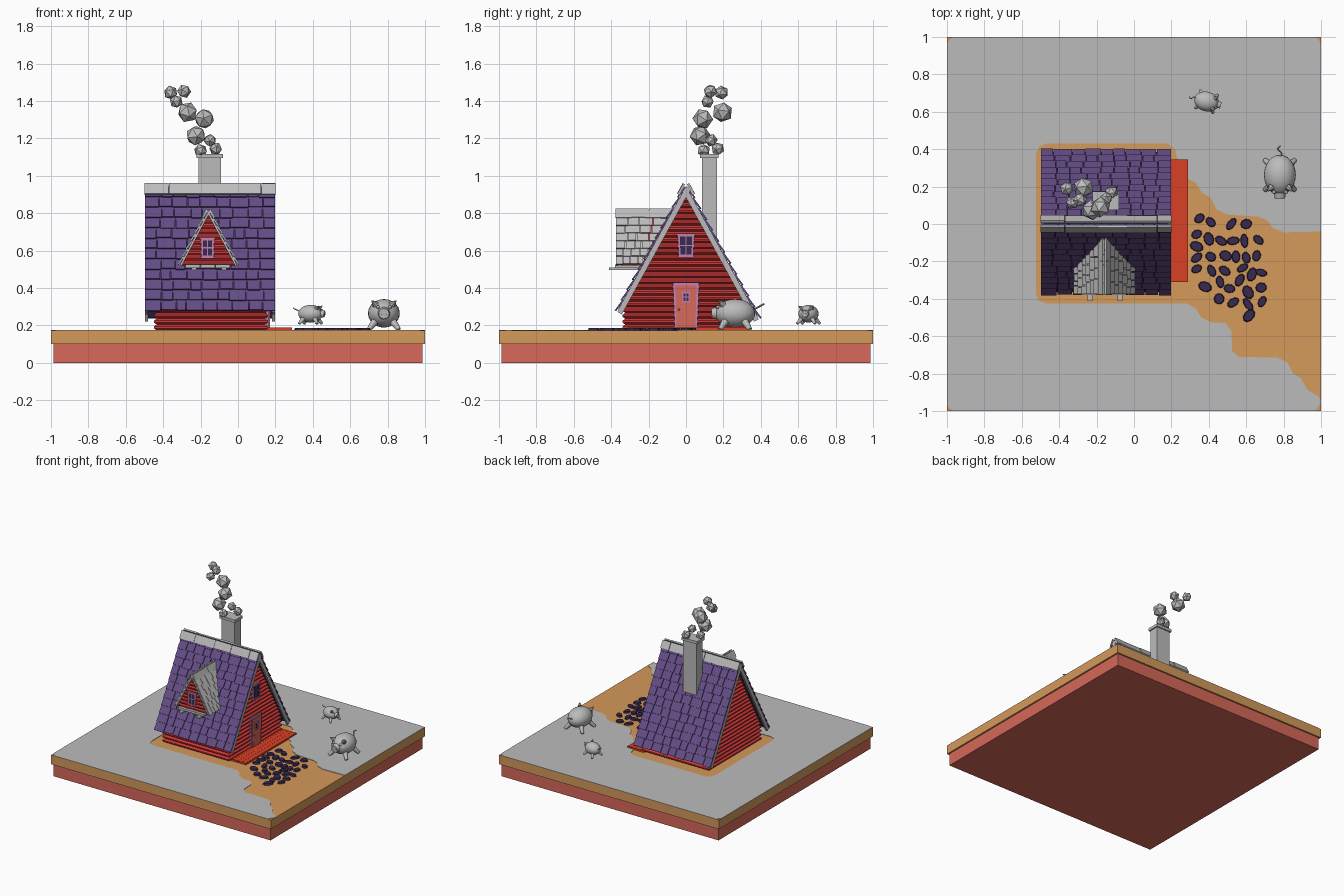
import bpy, bmesh, math, random
from mathutils import Vector, Matrix

if "Cube" in bpy.data.objects:
    bpy.data.objects.remove(bpy.data.objects["Cube"])

random.seed(4)


def mat(name, rgb):
    m = bpy.data.materials.new(name)
    m.diffuse_color = (*rgb, 1)
    m.use_nodes = True
    m.node_tree.nodes["Principled BSDF"].inputs["Base Color"].default_value = m.diffuse_color
    return m


GREY = mat("pale_grey", (.50, .50, .50))
TAN = mat("tan_earth", (.66, .32, .105))
SALMON = mat("salmon", (.68, .14, .10))
RED = mat("wall_red", (.64, .04, .04))
ORANGE = mat("deck_orange_red", (.70, .05, .018))
PURPLE = mat("roof_purple", (.125, .072, .235))
DARK = mat("dark_violet", (.04, .023, .08))
PINK = mat("frame_pink", (.56, .22, .45))


# ---- helpers ----
def finish(bm, name, material, smooth=False):
    bmesh.ops.recalc_face_normals(bm, faces=bm.faces)
    me = bpy.data.meshes.new(name)
    bm.to_mesh(me)
    bm.free()
    me.materials.append(material)
    ob = bpy.data.objects.new(name, me)
    bpy.context.collection.objects.link(ob)
    if smooth:
        bpy.ops.object.select_all(action='DESELECT')
        ob.select_set(True)
        bpy.context.view_layer.objects.active = ob
        bpy.ops.object.shade_smooth_by_angle(angle=math.radians(40))
    return ob


def box(bm, lo, hi, m=Matrix()):
    lo, hi = Vector(lo), Vector(hi)
    bmesh.ops.create_cube(bm, size=1, matrix=m @ Matrix.Translation((lo + hi) / 2)
                          @ Matrix.Diagonal((*(hi - lo), 1)))


def box_obj(name, material, *pairs):
    bm = bmesh.new()
    for lo, hi in pairs:
        box(bm, lo, hi)
    return finish(bm, name, material)


def prism(bm, pts, push):
    f = bm.faces.new([bm.verts.new(p) for p in pts])
    r = bmesh.ops.extrude_face_region(bm, geom=[f])
    bmesh.ops.translate(bm, vec=push, verts=[v for v in r["geom"] if isinstance(v, bmesh.types.BMVert)])


def rod(bm, a, b, r1, r2, n=10):
    a, b = Vector(a), Vector(b)
    q = (b - a).to_track_quat('Z', 'Y').to_matrix().to_4x4()
    bmesh.ops.create_cone(bm, cap_ends=True, segments=n, radius1=r1, radius2=r2, depth=(b - a).length,
                          matrix=Matrix.Translation((a + b) / 2) @ q)


def ball(bm, c, r, n=16):
    bmesh.ops.create_uvsphere(bm, u_segments=n, v_segments=n // 2 + 2, radius=1,
                              matrix=Matrix.Translation(c) @ Matrix.Diagonal((*r, 1)))


def frame(o, u, v, n):
    m = Matrix((u, v, n)).transposed().to_4x4()
    m.translation = o
    return m


def boarded_wall(name, cx, cy, rows, z0, z1, size):
    """Stacked boards: size(z, bulge) gives the half extents of each ring."""
    bm, rings, p = bmesh.new(), [], (z1 - z0) / rows
    for i in range(rows):
        for t, bulge in ((0, 0), (.35, 1), (.65, 1)):
            rings.append((z0 + (i + t) * p, bulge))
    rings.append((z1, 0))
    prev = None
    for z, bulge in rings:
        hx, hy = size(z, bulge)
        ring = [bm.verts.new((cx + a * hx, cy + b * hy, z)) for a, b in ((-1, -1), (1, -1), (1, 1), (-1, 1))]
        if prev:
            for k in range(4):
                bm.faces.new((prev[k], prev[(k + 1) % 4], ring[(k + 1) % 4], ring[k]))
        else:
            bm.faces.new(ring[::-1])
        prev = ring
    bm.faces.new(prev)
    return finish(bm, name, RED)


def shingles(name, material, m, length, rows, cols, span, thick):
    """Overlapping tiles on the slope frame m; span(row) gives the sideways range."""
    bm, p = bmesh.new(), length / rows
    for r in range(rows):
        a, b = span(r)
        cuts = [a] + [a + (b - a) * (k + random.uniform(-.22, .22)) / cols for k in range(1, cols)] + [b]
        for u0, u1 in zip(cuts, cuts[1:]):
            t = m @ Matrix.Translation((0, r * p, 0)) @ Matrix.Rotation(.13, 4, 'X')
            box(bm, (u0 + .002, 0, 0), (u1 - .002, p * random.uniform(.99, 1.1), thick), t)
    return finish(bm, name, material)


def window(name, place, push, w0, w1, z0, z1, cols=2, rim=.010):
    """Flared frame with dark panes; place(u, z) maps to the wall."""
    push = Vector(push)
    def quad(bm, s0, s1, t0, t1, d):
        pts = []
        for s, t in ((s0, t0), (s1, t0), (s1, t1), (s0, t1)):
            pts.append(Vector(place(s * (w0 + (w1 - w0) * t) / 2, z0 + (z1 - z0) * t)))
        prism(bm, pts, push * d)
    bm = bmesh.new()
    quad(bm, -1, 1, 0, 1, 1)
    quad(bm, -1.15, 1.15, .97, 1.06, 1.3)
    quad(bm, -1.12, 1.12, -.06, .03, 1.3)
    finish(bm, name + "_frame", PINK)
    bm = bmesh.new()
    ru, rt = 2 * rim / w0, rim / (z1 - z0)
    for s in ((-1 + ru, -ru * .35), (ru * .35, 1 - ru)):
        for t in ((rt, .5 - rt * .35), (.5 + rt * .35, 1 - rt)):
            quad(bm, *s, *t, 1.15)
    finish(bm, name + "_panes", DARK)


# ---- base slabs and ground cover with a path opening ----
box_obj("lower_slab", SALMON, ((-.987, -.987, 0), (.987, .987, .1)))
box_obj("earth_slab", TAN, ((-1, -1, .1), (1, 1, .174)))
outline = [(1, -.04), (.8, -.045), (.74, -.02), (.71, .02), (.66, .04), (.5, .05), (.44, .08), (.41, .14),
           (.36, .17), (.33, .22), (.29, .24), (.28, .33), (.23, .35), (.22, .40), (.18, .43), (-.47, .43),
           (-.51, .41), (-.525, .37), (-.525, -.37), (-.51, -.41), (-.47, -.425), (.28, -.425), (.33, -.45),
           (.36, -.50), (.41, -.525), (.49, -.53), (.52, -.57), (.525, -.68), (.56, -.71), (.77, -.715),
           (.82, -.74), (.85, -.80), (.89, -.82), (.93, -.89), (.985, -.92), (1, -.95), (.97, -1), (-.97, -1),
           (-1, -.97), (-1, .97), (-.97, 1), (.97, 1), (1, .97)]
bm = bmesh.new()
prism(bm, [(x, y, .173) for x, y in outline], (0, 0, .004))
bmesh.ops.triangulate(bm, faces=[f for f in bm.faces if len(f.verts) > 4])
finish(bm, "ground_cover", GREY)

# ---- stepping stones ----
stones = [(.35, .03), (.335, -.055), (.335, -.12), (.335, -.18), (.335, -.24), (.38, -.335), (.41, .01),
          (.40, -.08), (.41, -.175), (.415, -.25), (.455, -.40), (.465, -.09), (.49, -.17), (.485, -.25),
          (.46, -.31), (.52, 0), (.53, -.09), (.545, -.175), (.51, -.345), (.53, -.42), (.565, -.30),
          (.59, -.09), (.60, 0), (.60, -.18), (.58, -.235), (.61, -.365), (.61, -.43), (.615, -.49),
          (.63, -.27), (.665, -.085), (.655, -.17), (.68, -.26), (.68, -.34), (.685, -.415)]
bm = bmesh.new()
for x, y in stones:
    bmesh.ops.create_cone(bm, cap_ends=True, segments=9, radius1=.031, radius2=.026, depth=.014,
                          matrix=Matrix.Translation((x, y, .180)) @ Matrix.Rotation(random.uniform(0, 3), 4, 'Z')
                          @ Matrix.Diagonal((random.uniform(.95, 1.3), random.uniform(.65, .95), 1, 1)))
finish(bm, "path_stones", DARK)

# ---- house walls, deck ----
boarded_wall("house_walls", -.145, 0, 24, .174, .92,
             lambda z, b: (.29 + .015 * b, max(.002, min(.325 + .015 * b, (.921 - z) / 1.84))))
box_obj("front_deck", ORANGE, *[((.14 + .0375 * i, -.31, .172), (.1765 + .0375 * i, .345, .188)) for i in range(4)])

# ---- main roof ----
C, S = math.cos(math.atan(1.82)), math.sin(math.atan(1.82))
for s, label, length in ((-1, "front", .755), (1, "back", .80)):
    m = frame((0, 0, .938), (1, 0, 0), (0, s * C, -S), (0, s * S, C))
    bm = bmesh.new()
    box(bm, (-.495, 0, -.012), (.195, length - .01, .004), m)
    finish(bm, label + "_roof_deck", DARK)
    shingles(label + "_roof_tiles", PURPLE, m, length, 12, 9, lambda r: (-.5, .2), .009)
    bm = bmesh.new()
    for x in (-.498, .182):
        box(bm, (x, -.005, -.026), (x + .016, length + .005, .001), m)
    finish(bm, label + "_roof_trim", GREY)
    bm = bmesh.new()
    cuts = (-.502, -.37, -.19, -.04, .125, .202)
    for a, b in zip(cuts, cuts[1:]):
        box(bm, (a + .001, -.012, .013), (b - .001, .052, .023 + random.uniform(0, .004)), m)
    finish(bm, label + "_ridge_boards", GREY)

# ---- dormer ----
DX, DZ = -.158, .812
boarded_wall("dormer_wall", DX, -.22, 10, .52, .80,
             lambda z, b: (max(.002, (.802 - z) / 1.9), .132 + .008 * b))
C2, S2 = math.cos(math.atan(1.9)), math.sin(math.atan(1.9))
for s, label in ((-1, "left"), (1, "right")):
    m = frame((DX, 0, DZ), (0, 1, 0), (s * C2, 0, -S2), (s * S2, 0, C2))
    shingles(label + "_dormer_tiles", GREY, m, .325, 7, 4,
             lambda r: (-.375, -.08 - .0245 * r), .009)
    bm = bmesh.new()
    box(bm, (-.374, 0, -.010), (-.362, .325, .001), m)
    box(bm, (-.37, 0, -.006), (-.20, .315, .001), m)
    box(bm, (-.378, -.006, .008), (-.20, .045, .016), m)
    box(bm, (-.198, -.006, .008), (-.075, .045, .016), m)
    finish(bm, label + "_dormer_trim", GREY)
box_obj("dormer_sill", GREY, *[((-.28 + .08 * i, -.38, .508), (-.202 + .08 * i, -.22, .526)) for i in range(3)],
        *[((x - .014, -.412, .497), (x + .014, -.22, .510)) for x in (-.235, -.075)])
window("dormer_window", lambda u, z: (DX - .005 + u, -.352, z), (0, -.014, 0), .066, .074, .565, .665)

# ---- gable window and door ----
window("gable_window", lambda u, z: (.15, u, z), (.016, 0, 0), .078, .09, .57, .685)
def door_plate(name, material, w0, w1, z0, z1, x):
    bm = bmesh.new()
    prism(bm, [(.15, -w0, z0), (.15, w0, z0), (.15, w1, z1), (.15, -w1, z1)], (x - .15, 0, 0))
    finish(bm, name, material)
door_plate("door_frame", PINK, .060, .070, .178, .43, .166)
door_plate("door_panel", SALMON, .050, .056, .188, .413, .170)
window("door_window", lambda u, z: (.165, u, z), (.009, 0, 0), .036, .042, .325, .378, rim=.006)
bm = bmesh.new()
ball(bm, (.175, -.038, .285), (.006, .006, .006), 8)
finish(bm, "door_knob", PINK)

# ---- chimney and smoke ----
box_obj("chimney", GREY, ((-.21, .085, .62), (-.09, .165, 1.10)), ((-.222, .076, 1.095), (-.08, .175, 1.118)))
puffs = [(-.20, .095, 1.135, .036), (-.12, .17, 1.145, .036), (-.15, .135, 1.19, .035), (-.225, .075, 1.215, .056),
         (-.18, .09, 1.305, .056), (-.27, .195, 1.34, .056), (-.33, .115, 1.397, .036), (-.36, .19, 1.445, .038),
         (-.288, .13, 1.452, .038)]
bm = bmesh.new()
for x, y, z, r in puffs:
    rot = Matrix.Rotation(random.uniform(0, 6), 4, 'Z') @ Matrix.Rotation(random.uniform(0, 3), 4, 'X')
    bmesh.ops.create_icosphere(bm, subdivisions=1, radius=r, matrix=Matrix.Translation((x, y, z)) @ rot)
finish(bm, "smoke_puffs", GREY)


# ---- pigs ----
def pig(name, loc, turn, scale):
    bm = bmesh.new()
    ball(bm, (0, 0, .09), (.085, .108, .076), 24)
    rod(bm, (0, -.08, .092), (0, -.125, .088), .036, .028, 14)
    for s in (-1, 1):
        rod(bm, (s * .012, -.123, .09), (s * .012, -.128, .09), .006, .005, 8)
        ball(bm, (s * .032, -.092, .122), (.010, .010, .010), 8)
        rod(bm, (s * .045, -.065, .138), (s * .066, -.088, .158), .019, .002, 8)
        for y in (-.055, .055):
            rod(bm, (s * .045, y * .9, .05), (s * .08, y * 1.45, .004), .021, .012)
    tail = [(.012 * math.sin(i * 1.3), .10 + .011 * i, .11 + .006 * i) for i in range(6)]
    for a, b in zip(tail, tail[1:]):
        rod(bm, a, b, .005, .005, 6)
    ob = finish(bm, name, GREY, smooth=True)
    ob.location, ob.rotation_euler, ob.scale = loc, (0, 0, turn), (scale,) * 3


pig("large_pig", (.78, .262, .175), 0, 1)
pig("small_pig", (.388, .655, .207), math.radians(75), .62)
